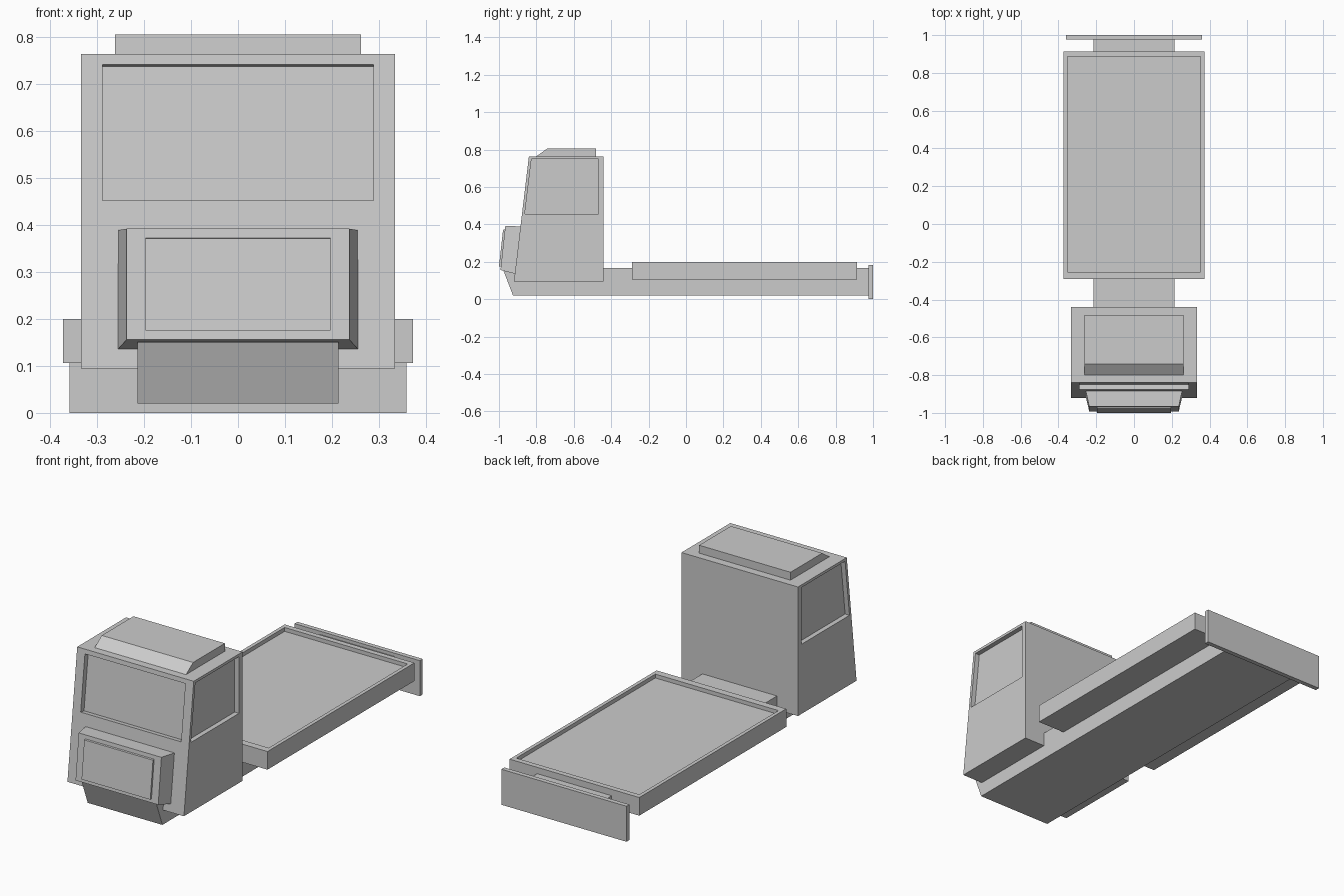
import bpy, bmesh

if "Cube" in bpy.data.objects:
    bpy.data.objects.remove(bpy.data.objects["Cube"])


def loft(name, ring_a, ring_b):
    """Closed solid between two matching rings of 3D points."""
    bm = bmesh.new()
    a = [bm.verts.new(p) for p in ring_a]
    b = [bm.verts.new(p) for p in ring_b]
    bm.faces.new(a)
    bm.faces.new(b)
    n = len(a)
    for i in range(n):
        j = (i + 1) % n
        bm.faces.new((a[i], a[j], b[j], b[i]))
    bmesh.ops.recalc_face_normals(bm, faces=bm.faces)
    mesh = bpy.data.meshes.new(name)
    bm.to_mesh(mesh)
    bm.free()
    obj = bpy.data.objects.new(name, mesh)
    bpy.context.collection.objects.link(obj)
    return obj


def prism(name, profile, x0, x1):
    """Side profile (y, z) extruded across x."""
    return loft(name, [(x0, y, z) for y, z in profile],
                [(x1, y, z) for y, z in profile])


def box(name, hx, y0, y1, z0, z1):
    return prism(name, [(y0, z0), (y1, z0), (y1, z1), (y0, z1)], -hx, hx)


def carve(target, cutter):
    """Subtract the cutter and remove it."""
    cutter.hide_render = True
    mod = target.modifiers.new("recess", 'BOOLEAN')
    mod.operation = 'DIFFERENCE'
    mod.solver = 'EXACT'
    mod.object = cutter
    bpy.context.view_layer.objects.active = target
    bpy.ops.object.modifier_apply(modifier=mod.name)
    bpy.data.objects.remove(cutter)


def slab(y, z, hx):
    """Two ends of a horizontal edge."""
    return [(-hx, y, z), (hx, y, z)]


# Chassis with raked nose
prism("chassis", [(-0.925, 0.02), (0.976, 0.02), (0.976, 0.167),
                  (-0.9, 0.167), (-0.975, 0.15)], -0.214, 0.214)

# Cab with sloped front
cab = prism("cab", [(-0.92, 0.095), (-0.44, 0.095), (-0.44, 0.764),
                    (-0.84, 0.764)], -0.334, 0.334)

# Windscreen recess, square to the sloped front
d, o = 0.028, 0.05
low, high = (-0.8776, 0.452), (-0.843, 0.741)
n = (0.993, -0.118)
shift = lambda p, t: (p[0] + n[0] * t, p[1] + n[1] * t)
carve(cab, prism("windscreen_cutter", [shift(low, -o), shift(low, d),
                                       shift(high, d), shift(high, -o)], -0.288, 0.288))

# Side window recesses
window = [(-0.862, 0.456), (-0.468, 0.456), (-0.468, 0.75), (-0.826, 0.75)]
for s in (-1, 1):
    carve(cab, prism("window_cutter", window, s * 0.309, s * 0.4))

# Roof fairing
prism("roof_fairing", [(-0.8, 0.755), (-0.482, 0.755), (-0.482, 0.805),
                       (-0.742, 0.805), (-0.8, 0.764)], -0.262, 0.262)

# Grille housing tapering forward, with raised panel
loft("grille_housing",
     slab(-0.915, 0.136, 0.255) + slab(-0.884, 0.389, 0.255)[::-1],
     slab(-0.992, 0.156, 0.237) + slab(-0.966, 0.392, 0.237)[::-1])
loft("grille_panel",
     slab(-0.975, 0.175, 0.197) + slab(-0.955, 0.374, 0.197)[::-1],
     slab(-1.0, 0.175, 0.197) + slab(-0.978, 0.371, 0.197)[::-1])

# Flat bed with shallow tray
bed = box("bed", 0.372, -0.29, 0.914, 0.106, 0.2)
carve(bed, box("tray_cutter", 0.353, -0.253, 0.886, 0.18, 0.3))

# Rear bumper plate
box("rear_plate", 0.359, 0.976, 1.0, 0.0, 0.184)
